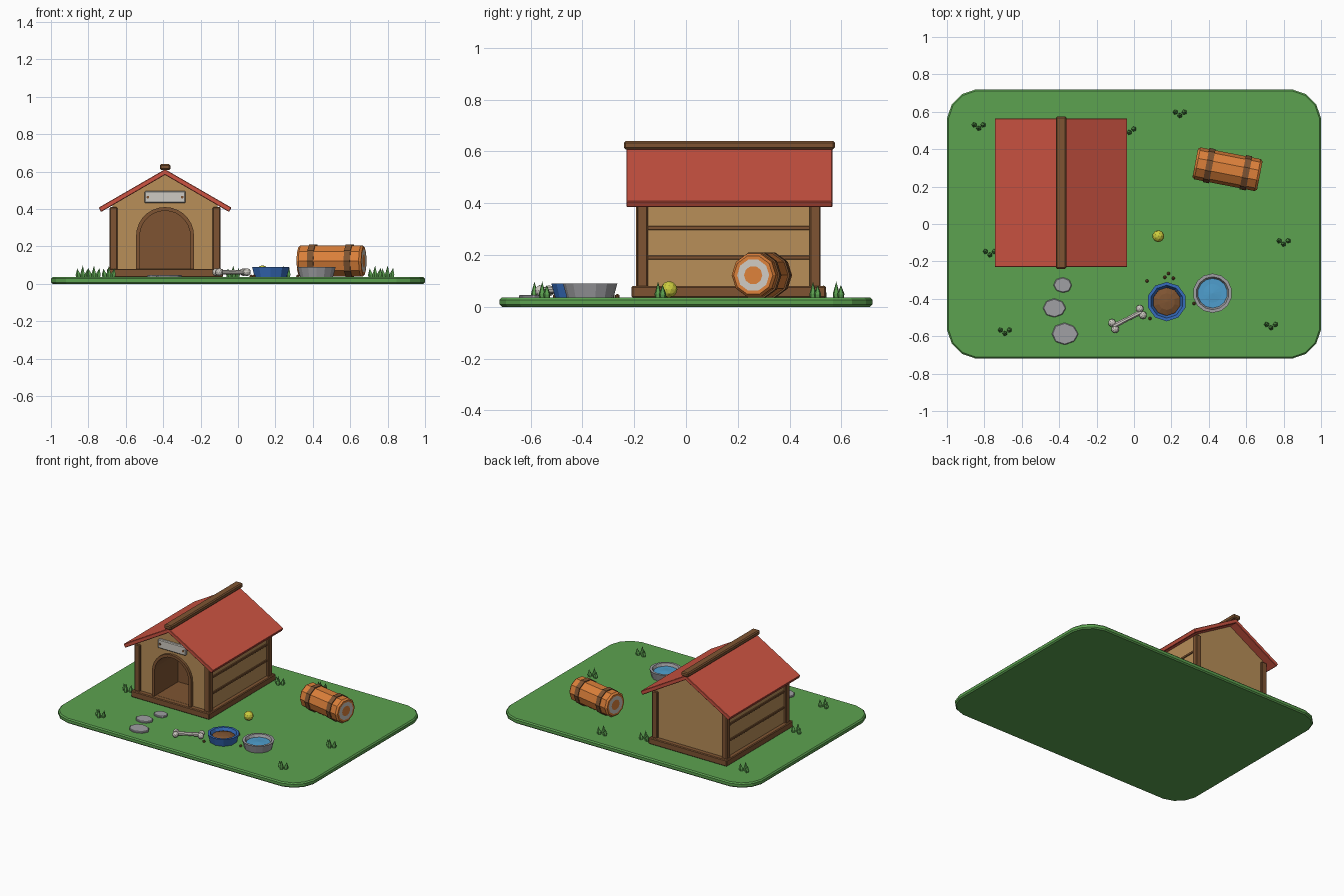
import bpy, bmesh, math, random
from mathutils import Matrix, Vector

random.seed(4)
if "Cube" in bpy.data.objects:
    bpy.data.objects.remove(bpy.data.objects["Cube"])


def colour(name, r, g, b):
    """Material from 8-bit display values."""
    lin = [((c / 255 + 0.055) / 1.055) ** 2.4 for c in (r, g, b)] + [1]
    m = bpy.data.materials.new(name)
    m.use_nodes = True
    m.diffuse_color = lin
    m.node_tree.nodes["Principled BSDF"].inputs["Base Color"].default_value = lin
    return m


GREEN = colour("grass green", 92, 162, 80)
TAN = colour("tan wood", 184, 142, 88)
BROWN = colour("brown wood", 126, 84, 50)
RED = colour("roof red", 205, 84, 66)
PALE = colour("pale grey", 206, 202, 194)
GREY = colour("stone grey", 160, 160, 164)
BLUE = colour("bowl blue", 54, 108, 188)
WATER = colour("water blue", 78, 158, 205)
ORANGE = colour("barrel orange", 220, 128, 58)
YELLOW = colour("ball yellow", 205, 205, 62)

GROUND = 0.035
HX = -0.39          # house centre line
FRONT, BACK = -0.175, 0.505


def finish(name, bm, mats, matrix=Matrix(), bevel=0):
    bmesh.ops.recalc_face_normals(bm, faces=bm.faces)
    me = bpy.data.meshes.new(name)
    bm.to_mesh(me)
    bm.free()
    for m in mats:
        me.materials.append(m)
    ob = bpy.data.objects.new(name, me)
    bpy.context.scene.collection.objects.link(ob)
    ob.matrix_world = matrix
    if bevel:
        mod = ob.modifiers.new("edge", "BEVEL")
        mod.width, mod.segments = bevel, 1
    return ob


def box(name, x, y, z, mat, bevel=0.005):
    """Box from (low, high) pairs."""
    mid = Vector([sum(p) / 2 for p in (x, y, z)])
    size = [p[1] - p[0] for p in (x, y, z)]
    bm = bmesh.new()
    bmesh.ops.create_cube(bm, size=1, matrix=Matrix.Diagonal((*size, 1)))
    return finish(name, bm, [mat], Matrix.Translation(mid), bevel)


def prism(name, pts, lo, hi, mats, upright=False, bevel=0, index=0):
    """Extrude an outline along z, or along y when upright."""
    bm = bmesh.new()
    place = (lambda a, b, d: (a, d, b)) if upright else (lambda a, b, d: (a, b, d))
    rings = [[bm.verts.new(place(a, b, d)) for a, b in pts] for d in (lo, hi)]
    n = len(pts)
    for ring in rings:
        bm.faces.new(ring)
    for i in range(n):
        j = (i + 1) % n
        bm.faces.new((rings[0][i], rings[0][j], rings[1][j], rings[1][i]))
    for f in bm.faces:
        f.material_index = index
    return finish(name, bm, mats, bevel=bevel)


def lathe(name, profile, sides, mats, matrix, picks=None):
    """Turn (radius, height) points about z; picks gives a slot per band."""
    bm = bmesh.new()
    rings = []
    for r, h in profile:
        count = sides if r else 1
        rings.append([bm.verts.new((r * math.cos(math.tau * (i + .5) / sides),
                                    r * math.sin(math.tau * (i + .5) / sides), h))
                      for i in range(count)])
    for k, (a, b) in enumerate(zip(rings, rings[1:])):
        for i in range(sides):
            j = (i + 1) % sides
            quad = [a[i % len(a)], a[j % len(a)], b[j % len(b)], b[i % len(b)]]
            f = bm.faces.new(list(dict.fromkeys(quad)))
            f.material_index = picks[k] if picks else 0
    return finish(name, bm, mats, matrix)


def at(x, y, z=GROUND):
    return Matrix.Translation((x, y, z))


# Lawn with rounded corners
outline = []
for q, (sx, sy) in enumerate([(1, 1), (-1, 1), (-1, -1), (1, -1)]):
    for k in range(4):
        t = math.radians(90 * q + 6 + 26 * k)
        outline.append((sx * 0.83 + 0.17 * math.cos(t), sy * 0.55 + 0.17 * math.sin(t)))
prism("lawn", outline, 0, GROUND, [GREEN], bevel=0.008)

# House body with an arched recess
half, top, slope = 0.28, 0.583, 0.577
eave = top - half * slope
body = prism("house_walls", [(HX - half, 0.05), (HX + half, 0.05), (HX + half, eave),
                             (HX, top), (HX - half, eave)],
             FRONT, BACK, [TAN, BROWN], upright=True)


def arch(r, foot, spring=0.255, steps=14):
    curve = [(HX + r * math.cos(math.pi * i / steps), spring + r * math.sin(math.pi * i / steps))
             for i in range(steps + 1)]
    return [(HX + r, foot)] + curve + [(HX - r, foot)]


def cut(target, cutter):
    mod = target.modifiers.new("cut", "BOOLEAN")
    mod.operation, mod.solver, mod.object = "DIFFERENCE", "EXACT", cutter
    bpy.context.view_layer.objects.active = target
    bpy.ops.object.modifier_apply(modifier=mod.name)
    bpy.data.objects.remove(cutter)


cut(body, prism("doorway_cutter", arch(0.135, 0.081), FRONT - 0.1, FRONT + 0.25,
                [TAN, BROWN], upright=True, index=1))
door_frame = prism("door_frame", arch(0.155, 0.075), FRONT - 0.018, FRONT + 0.01,
                   [BROWN], upright=True)
cut(door_frame, prism("frame_cutter", arch(0.135, 0.02), FRONT - 0.1, FRONT + 0.1,
                      [BROWN], upright=True))

# Floor frame, corner posts and side battens
box("house_floor_frame", (HX - 0.31, HX + 0.31), (-0.21, 0.54), (GROUND, 0.08), BROWN)
for side, s in (("left", 1), ("right", -1)):
    for end, y in (("front", -0.19), ("back", 0.477)):
        box(f"{end}_{side}_post", sorted((HX + s * 0.255, HX + s * 0.297)),
            (y, y + 0.043), (0.075, 0.41), BROWN)
    for i, z in enumerate((0.183, 0.297)):
        box(f"{side}_batten_{i + 1}", sorted((HX + s * 0.27, HX + s * 0.287)),
            (-0.15, 0.48), (z, z + 0.015), BROWN, 0.002)

# Roof and ridge beam
prism("roof", [(HX, 0.612), (HX + 0.355, 0.407), (HX + 0.342, 0.384), (HX, 0.582),
               (HX - 0.342, 0.384), (HX - 0.355, 0.407)],
      -0.23, 0.565, [RED], upright=True, bevel=0.003)
box("ridge_beam", (HX - 0.028, HX + 0.028), (-0.24, 0.575), (0.608, 0.64), BROWN, 0.007)

# Blank name plate with two screws
box("name_plate", (HX - 0.11, HX + 0.11), (FRONT - 0.018, FRONT + 0.005), (0.432, 0.495), PALE)
for s in (-1, 1):
    lathe("plate_screw", [(0, 0), (0.008, 0), (0.008, 0.005), (0, 0.005)], 8, [BROWN],
          at(HX + s * 0.092, FRONT - 0.017, 0.463) @ Matrix.Rotation(math.pi / 2, 4, "X"))

# Barrel lying on its side, with ringed ends and two bands
lying = (at(0.5, 0.293, 0.122) @ Matrix.Rotation(math.radians(-11), 4, "Z")
         @ Matrix.Rotation(math.pi / 2, 4, "Y"))
L = 0.176
lathe("barrel", [(0, -L), (0.036, -L), (0.063, -L), (0.077, -L), (0.087, -L + 0.012),
                 (0.087, L - 0.012), (0.077, L), (0.063, L), (0.036, L), (0, L)],
      10, [ORANGE, PALE], lying, [0, 1, 0, 0, 0, 0, 0, 1, 0])
for h in (-0.1, 0.1):
    lathe("barrel_band", [(0.08, h - 0.017), (0.093, h - 0.017), (0.093, h + 0.017),
                          (0.08, h + 0.017)], 10, [BROWN], lying)

# Bowls with food and water
for name, x, y, sides, mat, fill, fillmat, peak in (
        ("food", 0.175, -0.415, 10, BLUE, 0.075, BROWN, 0.052),
        ("water", 0.42, -0.37, 14, GREY, 0.084, WATER, 0.04)):
    lathe(f"{name}_bowl", [(0, 0), (0.09, 0), (0.105, 0.055), (0.088, 0.055),
                           (0.072, 0.02), (0, 0.02)], sides, [mat], at(x, y))
    lathe(f"{name}_filling", [(0, 0.01), (0.07, 0.015), (fill, 0.036),
                              (fill * 0.6, peak - 0.004), (0, peak)], sides, [fillmat], at(x, y))


def blob(name, x, y, z, r, mat, detail=2):
    bm = bmesh.new()
    bmesh.ops.create_icosphere(bm, subdivisions=detail, radius=r)
    return finish(name, bm, [mat], at(x, y, z))


# Ball and spilled food
blob("ball", 0.13, -0.065, 0.067, 0.032, YELLOW)
for x, y in ((0.07, -0.305), (0.165, -0.285), (0.185, -0.265), (0.21, -0.29),
             (0.32, -0.425), (0.085, -0.505)):
    blob("spilled_kibble", x, y, 0.04, 0.01, BROWN, 1)

# Bone
turn = Matrix.Rotation(math.radians(27), 4, "Z")
bone = at(-0.035, -0.508, 0.062) @ turn
lathe("bone_shaft", [(0, -0.085), (0.015, -0.085), (0.012, 0), (0.015, 0.085), (0, 0.085)],
      8, [PALE], bone @ Matrix.Rotation(math.pi / 2, 4, "Y"))
for u in (-0.083, 0.083):
    for v in (-0.019, 0.019):
        blob("bone_knob", *(bone @ Vector((u, v, 0))), 0.021, PALE)

# Stepping stones
for x, y, r in ((-0.38, -0.327, 0.05), (-0.425, -0.45, 0.06), (-0.37, -0.588, 0.07)):
    ring = [(x + r * random.uniform(0.92, 1.05) * math.cos(math.tau * i / 8),
             y + r * random.uniform(0.8, 0.9) * math.sin(math.tau * i / 8)) for i in range(8)]
    prism("stepping_stone", ring, 0.03, 0.046, [GREY], bevel=0.004)

# Grass tufts of three blades
for x, y in ((-0.83, 0.522), (0.245, 0.59), (-0.025, 0.5), (0.8, -0.098), (0.733, -0.545),
             (-0.69, -0.575), (-0.77, -0.155)):
    for dx, dy, h in ((-0.022, 0.008, 0.047), (0.022, 0.008, 0.05), (0, -0.01, 0.062)):
        lean = Matrix.Rotation(dx * 7, 4, "Y")
        lathe("grass_blade", [(0, -0.003), (0.012, -0.003), (0.014, 0.015), (0, h)], 5, [GREEN],
              at(x + dx, y + dy) @ lean)
